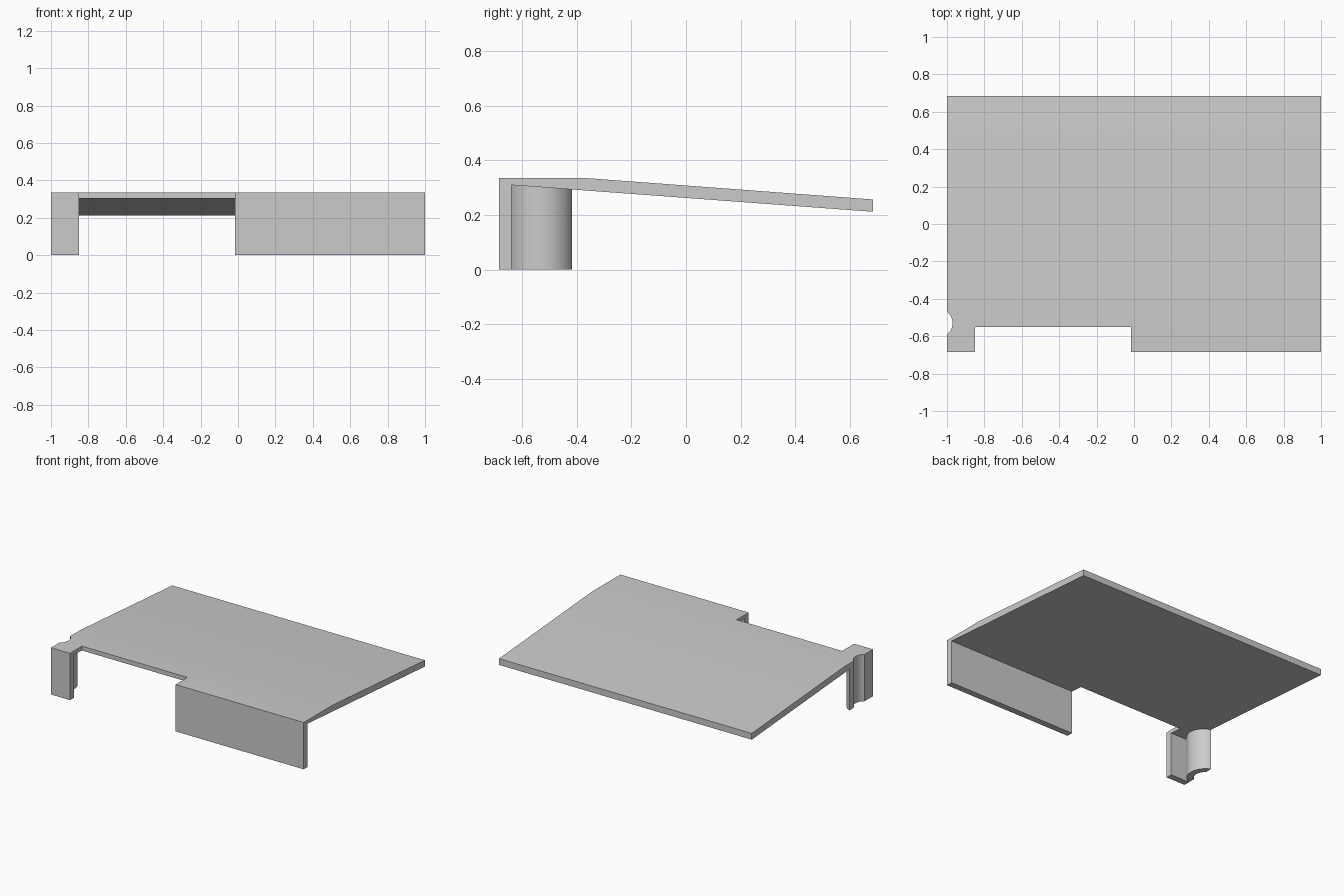
import bpy
import bmesh
from mathutils import Matrix, Vector

cube = bpy.data.objects.get("Cube")
if cube:
    bpy.data.objects.remove(cube, do_unlink=True)

grey = bpy.data.materials.new("light grey")
grey.use_nodes = True
colour = (0.6, 0.6, 0.6, 1)
grey.diffuse_color = colour
grey.node_tree.nodes["Principled BSDF"].inputs["Base Color"].default_value = colour


def add_object(name, bm):
    bmesh.ops.recalc_face_normals(bm, faces=bm.faces)
    mesh = bpy.data.meshes.new(name)
    bm.to_mesh(mesh)
    bm.free()
    mesh.materials.append(grey)
    obj = bpy.data.objects.new(name, mesh)
    bpy.context.collection.objects.link(obj)
    return obj


def extrude_profile(name, points, x0, x1):
    """Solid from a (y, z) outline swept along x."""
    bm = bmesh.new()
    face = bm.faces.new([bm.verts.new((x0, y, z)) for y, z in points])
    swept = bmesh.ops.extrude_face_region(bm, geom=[face])["geom"]
    verts = [v for v in swept if isinstance(v, bmesh.types.BMVert)]
    bmesh.ops.translate(bm, verts=verts, vec=Vector((x1 - x0, 0, 0)))
    return add_object(name, bm)


def box(name, x0, x1, y0, y1, z0, z1):
    return extrude_profile(name, [(y0, z0), (y1, z0), (y1, z1), (y0, z1)], x0, x1)


def cylinder(name, x, y, radius, z0, z1):
    bm = bmesh.new()
    bmesh.ops.create_cone(bm, cap_ends=True, segments=64, radius1=radius,
                          radius2=radius, depth=z1 - z0,
                          matrix=Matrix.Translation((x, y, (z0 + z1) / 2)))
    return add_object(name, bm)


def combine(target, tool, operation):
    mod = target.modifiers.new(operation, "BOOLEAN")
    mod.operation, mod.object, mod.solver = operation, tool, "EXACT"
    bpy.context.view_layer.objects.active = target
    bpy.ops.object.modifier_apply(modifier=mod.name)
    bpy.data.objects.remove(tool, do_unlink=True)


# Sloping panel with its downturned front wall
front, back, inner = -0.685, 0.685, -0.64
panel = extrude_profile("panel_with_front_wall", [
    (front, 0), (inner, 0), (inner, 0.31), (back, 0.212),
    (back, 0.257), (-0.36, 0.335), (front, 0.335)], -1, 1)

# Opening in the front wall and panel edge
combine(panel, box("opening", -0.85, -0.015, -1, -0.55, -0.1, 0.5), "DIFFERENCE")

# Round post at the right end, hollowed and trimmed flush with the side
post = (-1.045, -0.53)
combine(panel, cylinder("post", *post, 0.12, 0, 0.315), "UNION")
combine(panel, cylinder("post_hole", *post, 0.075, -0.1, 0.5), "DIFFERENCE")
combine(panel, box("side_trim", -1.3, -1, -1, 1, -0.1, 0.5), "DIFFERENCE")

# Smooth the post while keeping the panel edges crisp
bpy.ops.object.select_all(action="DESELECT")
panel.select_set(True)
bpy.context.view_layer.objects.active = panel
bpy.ops.object.shade_smooth_by_angle(angle=0.52)
